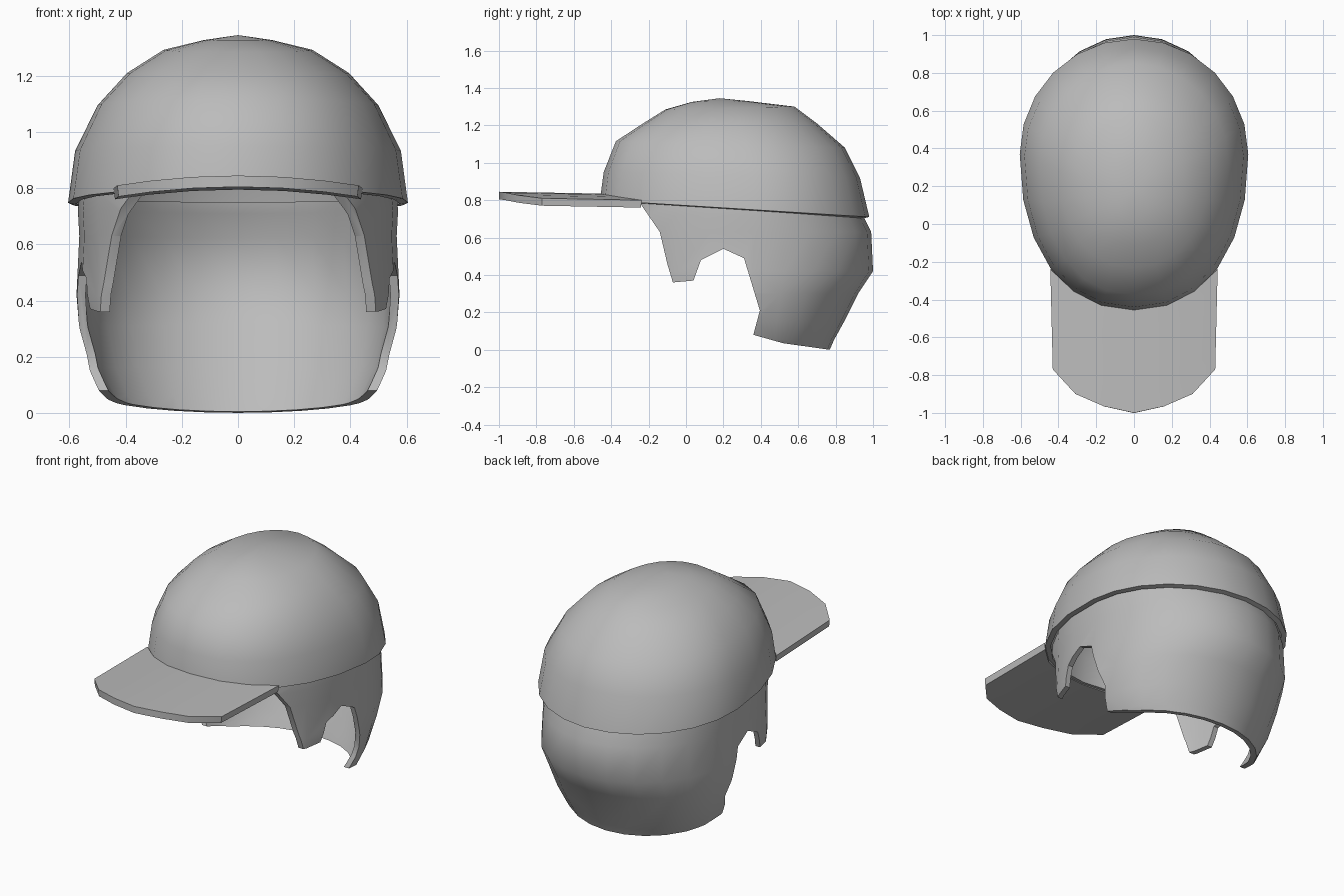
import bpy, bmesh, math

cube = bpy.data.objects.get("Cube")
if cube:
    bpy.data.objects.remove(cube)

GREY = (0.5, 0.5, 0.5, 1)
grey = bpy.data.materials.new("helmet grey")
grey.use_nodes = True
grey.diffuse_color = GREY
grey.node_tree.nodes["Principled BSDF"].inputs["Base Color"].default_value = GREY

SEGMENTS = 24


def make_object(name, bm):
    bmesh.ops.recalc_face_normals(bm, faces=bm.faces)
    mesh = bpy.data.meshes.new(name)
    bm.to_mesh(mesh)
    bm.free()
    obj = bpy.data.objects.new(name, mesh)
    bpy.context.collection.objects.link(obj)
    mesh.materials.append(grey)
    return obj


def oval(angle, y_front, y_back, width, y_mid):
    """Egg-shaped plan: slightly square at the front, elliptical at the back."""
    c, s = math.cos(angle), math.sin(angle)
    power = 2 / 2.2 if s < 0 else 1
    x = math.copysign(abs(c) ** power, c) * width
    length = (y_mid - y_front) if s < 0 else (y_back - y_mid)
    return x, y_mid + math.copysign(abs(s) ** power, s) * length


def loft(name, rings, apex=None):
    """Rings: front z, back z, front y, back y, half width, y of widest point."""
    bm = bmesh.new()
    loops = []
    for zf, zb, yf, yb, width, mid in rings:
        loop = []
        for i in range(SEGMENTS):
            x, y = oval(math.tau * i / SEGMENTS, yf, yb, width, mid)
            loop.append(bm.verts.new((x, y, zf + (zb - zf) * (y - yf) / (yb - yf))))
        loops.append(loop)
    for low, high in zip(loops, loops[1:]):
        for i in range(SEGMENTS):
            j = (i + 1) % SEGMENTS
            bm.faces.new((low[i], low[j], high[j], high[i]))
    if apex:
        tip = bm.verts.new(apex)
        for i in range(SEGMENTS):
            bm.faces.new((loops[-1][i], loops[-1][(i + 1) % SEGMENTS], tip))
    return make_object(name, bm)


def apply_modifier(obj, kind, **settings):
    mod = obj.modifiers.new(kind.title(), kind)
    for key, value in settings.items():
        setattr(mod, key, value)
    bpy.context.view_layer.objects.active = obj
    bpy.ops.object.modifier_apply(modifier=mod.name)


def smooth(obj, degrees=40):
    bpy.ops.object.select_all(action='DESELECT')
    obj.select_set(True)
    bpy.context.view_layer.objects.active = obj
    bpy.ops.object.shade_smooth_by_angle(angle=math.radians(degrees))


# Upper dome
dome = loft("dome", [
    (0.80, 0.71, -0.46, 0.98, 0.605, 0.37),
    (0.95, 0.92, -0.44, 0.93, 0.58, 0.36),
    (1.115, 1.08, -0.375, 0.85, 0.50, 0.32),
    (1.21, 1.21, -0.23, 0.70, 0.395, 0.28),
    (1.285, 1.30, -0.11, 0.58, 0.265, 0.24),
    (1.325, 1.33, 0.03, 0.33, 0.12, 0.19),
], apex=(0, 0.18, 1.345))
apply_modifier(dome, 'SOLIDIFY', thickness=0.03, offset=-1)
smooth(dome)

# Lower shell with ear flaps, trimmed by a side outline
shell = loft("neck_and_ear_guard", [
    (-0.02, -0.02, -0.35, 0.76, 0.43, 0.37),
    (0.05, 0.05, -0.36, 0.79, 0.48, 0.37),
    (0.15, 0.15, -0.38, 0.845, 0.53, 0.36),
    (0.30, 0.30, -0.41, 0.92, 0.565, 0.36),
    (0.42, 0.42, -0.42, 1.0, 0.575, 0.36),
    (0.63, 0.63, -0.42, 0.99, 0.565, 0.36),
    (0.72, 0.72, -0.42, 0.945, 0.57, 0.36),
    (0.82, 0.82, -0.42, 0.92, 0.56, 0.36),
])
apply_modifier(shell, 'SOLIDIFY', thickness=0.03, offset=-1)

outline = [(-0.25, 0.79), (-0.14, 0.63), (-0.10, 0.46), (-0.07, 0.36), (0.04, 0.37),
           (0.08, 0.48), (0.20, 0.54), (0.31, 0.49), (0.395, 0.21), (0.36, 0.08),
           (0.52, 0.035), (0.77, 0.0), (1.2, 0.0), (1.2, 0.74)]
bm = bmesh.new()
side = bm.faces.new([bm.verts.new((-1, y, z)) for y, z in outline])
swept = bmesh.ops.extrude_face_region(bm, geom=[side])
bmesh.ops.translate(bm, vec=(2, 0, 0),
                    verts=[v for v in swept["geom"] if isinstance(v, bmesh.types.BMVert)])
cutter = make_object("side_outline_cutter", bm)
cutter.hide_render = True
apply_modifier(shell, 'BOOLEAN', operation='INTERSECT', solver='EXACT', object=cutter)
bpy.data.objects.remove(cutter)
smooth(shell)

# Curved brim, its back edge following the dome
half = [(0, -1.0), (0.16, -0.965), (0.31, -0.9), (0.43, -0.77)]
edge = [(-x, y) for x, y in reversed(half[1:])] + half
ROWS = 5
bm = bmesh.new()
grid = []
for x, y_tip in edge:
    y_root = 0.37 - 0.82 * (1 - (abs(x) / 0.6) ** 2.2) ** (1 / 2.2)
    drop = 0.035 * (x / 0.43) ** 2
    column = []
    for r in range(ROWS):
        t = r / (ROWS - 1)
        # the sides widen a little towards the dome
        column.append(bm.verts.new((x * (1 + 0.03 * t), y_tip + (y_root - y_tip) * t,
                                    0.845 - drop - 0.01 * t)))
    grid.append(column)
for a, b in zip(grid, grid[1:]):
    for r in range(ROWS - 1):
        bm.faces.new((a[r], b[r], b[r + 1], a[r + 1]))
brim = make_object("brim", bm)
apply_modifier(brim, 'SOLIDIFY', thickness=0.04, offset=-1)
smooth(brim)
